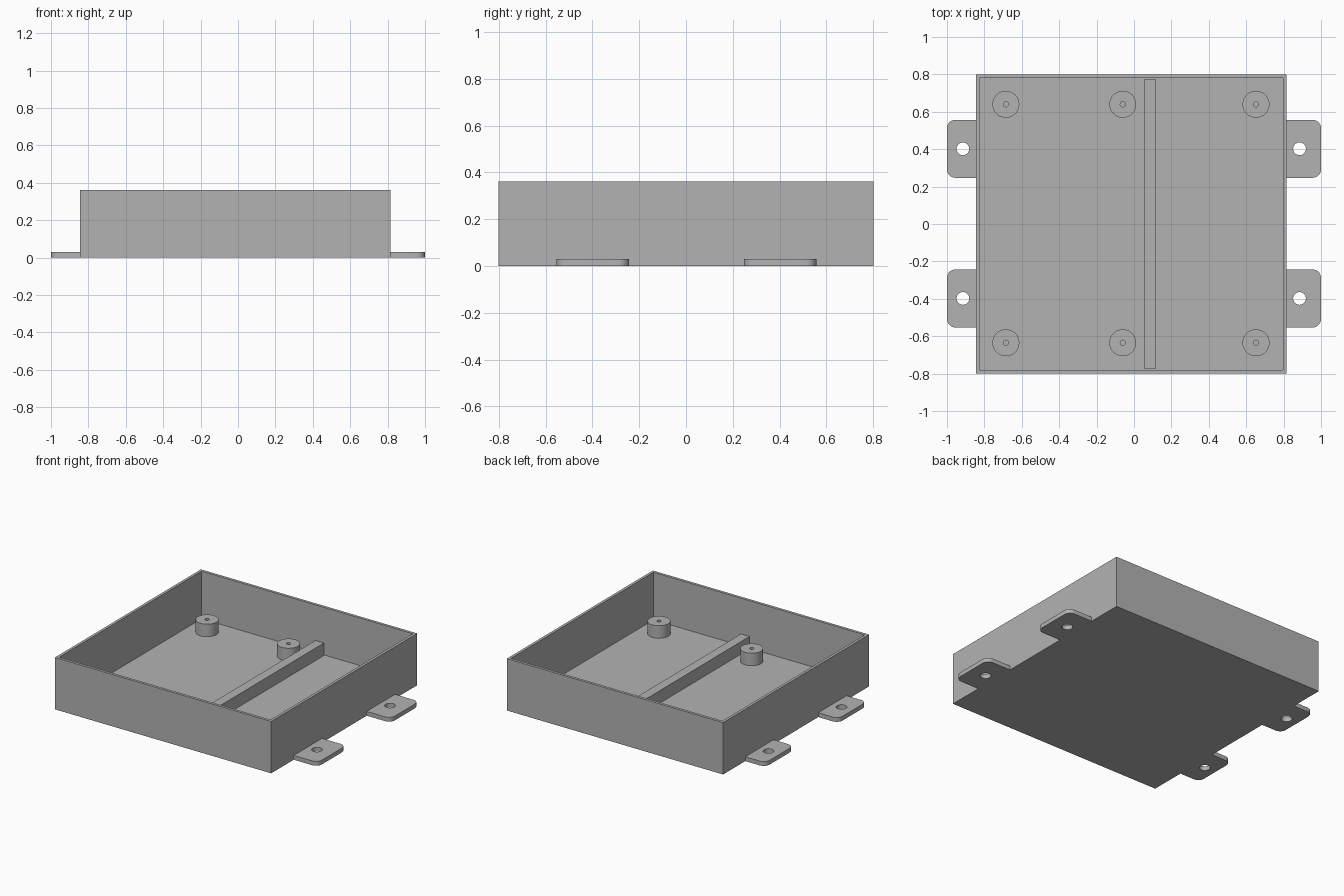
import bpy
import bmesh
from math import cos, sin, pi, radians
from mathutils import Vector

default = bpy.data.objects.get("Cube")
if default:
    bpy.data.objects.remove(default, do_unlink=True)

# Single plastic colour
GREY = (0.45, 0.45, 0.45, 1.0)
plastic = bpy.data.materials.new("grey_plastic")
plastic.use_nodes = True
plastic.diffuse_color = GREY
plastic.node_tree.nodes["Principled BSDF"].inputs["Base Color"].default_value = GREY

# Main dimensions
LEFT, RIGHT, FRONT, BACK = -0.845, 0.815, -0.80, 0.80
HEIGHT, WALL, FLOOR, POST_TOP = 0.36, 0.027, 0.03, 0.117


def finish(name, bm):
    bmesh.ops.recalc_face_normals(bm, faces=bm.faces)
    mesh = bpy.data.meshes.new(name)
    bm.to_mesh(mesh)
    bm.free()
    mesh.materials.append(plastic)
    obj = bpy.data.objects.new(name, mesh)
    bpy.context.collection.objects.link(obj)
    bpy.ops.object.select_all(action='DESELECT')
    obj.select_set(True)
    bpy.context.view_layer.objects.active = obj
    bpy.ops.object.shade_smooth_by_angle(angle=radians(30))
    return obj


def box(bm, x0, x1, y0, y1, z0, z1):
    verts = bmesh.ops.create_cube(bm, size=1)["verts"]
    for v in verts:
        v.co = ((x0 + x1) / 2 + v.co.x * (x1 - x0),
                (y0 + y1) / 2 + v.co.y * (y1 - y0),
                (z0 + z1) / 2 + v.co.z * (z1 - z0))


def arc(cx, cy, r, start, end, steps):
    angles = [start + (end - start) * i / steps for i in range(steps + 1)]
    return [(cx + r * cos(a), cy + r * sin(a)) for a in angles]


def circle(cx, cy, r, steps=40):
    return arc(cx, cy, r, 0, 2 * pi, steps)[:-1]


def pierced_plate(name, loops, z0, z1):
    """Extrude an outline, with the later loops as holes, from z0 to z1."""
    bm = bmesh.new()
    for loop in loops:
        verts = [bm.verts.new((x, y, z0)) for x, y in loop]
        for a, b in zip(verts, verts[1:] + verts[:1]):
            bm.edges.new((a, b))
    bmesh.ops.triangle_fill(bm, edges=bm.edges[:], use_beauty=True, normal=(0, 0, 1))
    extruded = bmesh.ops.extrude_face_region(bm, geom=bm.faces[:], use_keep_orig=True)
    moved = [g for g in extruded["geom"] if isinstance(g, bmesh.types.BMVert)]
    bmesh.ops.translate(bm, verts=moved, vec=(0, 0, z1 - z0))
    return finish(name, bm)


# Open tray: box with its top inset and pushed down to the floor
bm = bmesh.new()
box(bm, LEFT, RIGHT, FRONT, BACK, 0, HEIGHT)
bm.normal_update()
top = max(bm.faces, key=lambda f: f.calc_center_median().z)
bmesh.ops.inset_region(bm, faces=[top], thickness=WALL)
pushed = bmesh.ops.extrude_face_region(bm, geom=[top])
bmesh.ops.translate(bm, vec=Vector((0, 0, FLOOR - HEIGHT)),
                    verts=[g for g in pushed["geom"] if isinstance(g, bmesh.types.BMVert)])
if top.is_valid:
    bmesh.ops.delete(bm, geom=[top], context='FACES_ONLY')
finish("tray", bm)

# Divider rib across the floor
bm = bmesh.new()
box(bm, 0.053, 0.118, FRONT + WALL, BACK - WALL, FLOOR, POST_TOP)
finish("divider_rib", bm)

# Six standoffs with screw holes
for row, y in (("front", -0.635), ("back", 0.64)):
    for column, x in (("right", -0.685), ("middle", -0.06), ("left", 0.652)):
        pierced_plate(f"standoff_{row}_{column}",
                      [circle(x, y, 0.072), circle(x, y, 0.014, 16)], FLOOR, POST_TOP)

# Four mounting tabs with rounded outer corners and a bolt hole
RADIUS, HALF_WIDTH = 0.045, 0.155
for side, edge, sign in (("right", LEFT, -1), ("left", RIGHT, 1)):
    for row, y in (("front", -0.398), ("back", 0.402)):
        reach = abs(sign - edge)
        corner = reach - RADIUS
        span = HALF_WIDTH - RADIUS
        outline = ([(0, -HALF_WIDTH)]
                   + arc(corner, -span, RADIUS, -pi / 2, 0, 8)
                   + arc(corner, span, RADIUS, 0, pi / 2, 8)
                   + [(0, HALF_WIDTH)])
        hole = circle(0.07, 0, 0.034, 32)
        loops = [[(edge + sign * px, y + py) for px, py in loop]
                 for loop in (outline, hole)]
        pierced_plate(f"mounting_tab_{row}_{side}", loops, 0, FLOOR)
